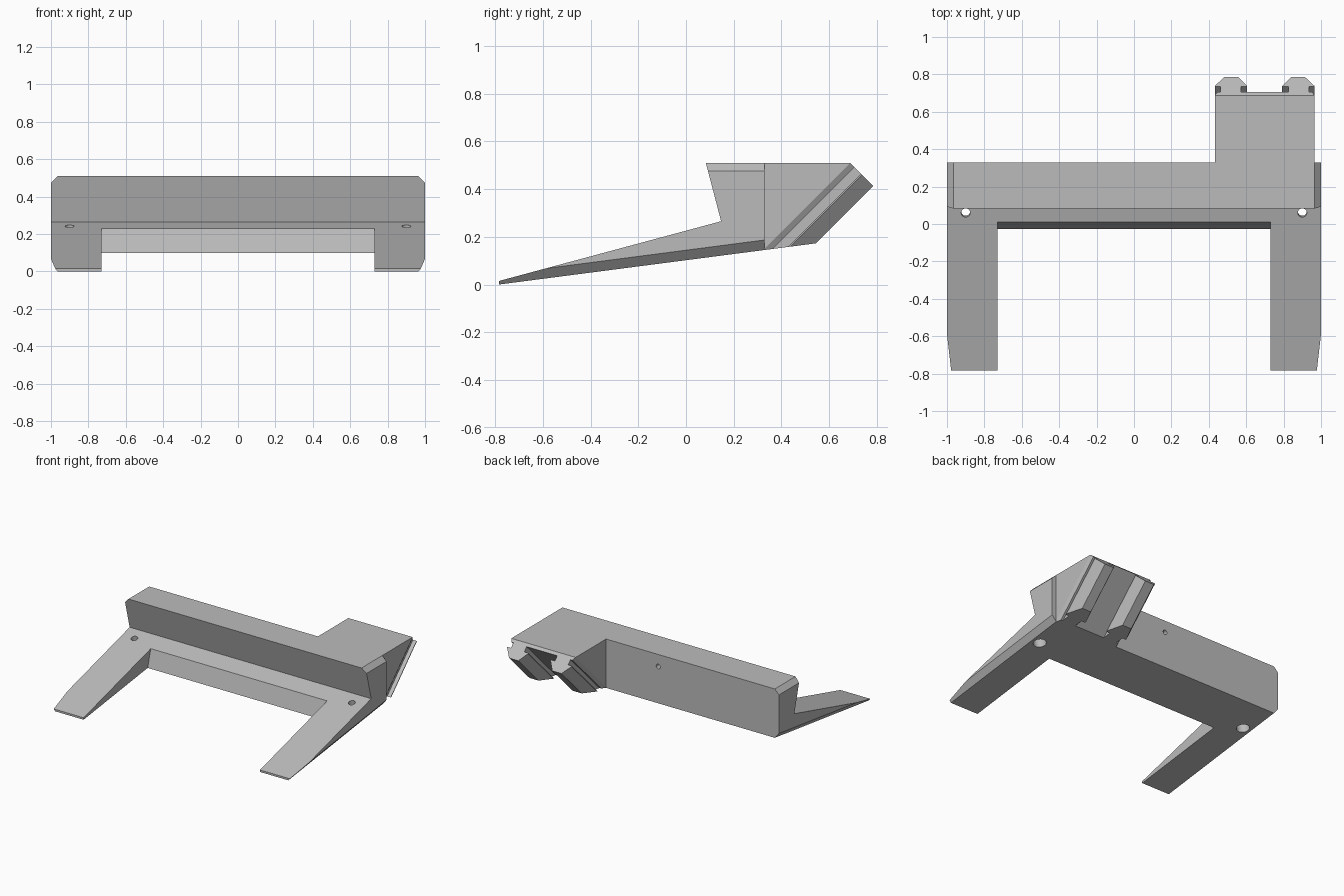
import bpy, bmesh, math
from mathutils import Vector

SLOPE = 0.13                          # rise of the underside towards the back
TIP = -0.783                          # front tip of the legs
UNDER_POINT = Vector((0, TIP, 0))
UNDER_NORMAL = Vector((0, SLOPE, -1))

cube = bpy.data.objects.get("Cube")
if cube:
    bpy.data.objects.remove(cube)

grey = bpy.data.materials.new("plain_grey")
colour = (0.5, 0.5, 0.5, 1)
grey.diffuse_color = colour
grey.use_nodes = True
grey.node_tree.nodes["Principled BSDF"].inputs["Base Color"].default_value = colour


def prism(points, sweep):
    """Closed prism from a flat outline swept along a vector."""
    bm = bmesh.new()
    face = bm.faces.new([bm.verts.new(p) for p in points])
    ext = bmesh.ops.extrude_face_region(bm, geom=[face])
    verts = [g for g in ext["geom"] if isinstance(g, bmesh.types.BMVert)]
    bmesh.ops.translate(bm, vec=sweep, verts=verts)
    bmesh.ops.recalc_face_normals(bm, faces=bm.faces)
    return bm


def slice_off(bm, point, normal):
    """Remove everything on the normal side of a plane and cap the cut."""
    bmesh.ops.bisect_plane(bm, geom=bm.verts[:] + bm.edges[:] + bm.faces[:],
                           plane_co=point, plane_no=Vector(normal).normalized(),
                           clear_outer=True, dist=1e-5)
    rim = [e for e in bm.edges if e.is_boundary]
    bmesh.ops.holes_fill(bm, edges=rim, sides=0)
    bmesh.ops.recalc_face_normals(bm, faces=bm.faces)


def finish(bm, name):
    mesh = bpy.data.meshes.new(name)
    bm.to_mesh(mesh)
    bm.free()
    mesh.materials.append(grey)
    obj = bpy.data.objects.new(name, mesh)
    bpy.context.collection.objects.link(obj)
    return obj


def cut(target, cutter):
    mod = target.modifiers.new(cutter.name, "BOOLEAN")
    mod.operation = "DIFFERENCE"
    mod.solver = "EXACT"
    mod.object = cutter
    cutter.hide_render = True
    cutter.hide_set(True)


def drill(name, centre, axis, radius, depth):
    """Cylindrical cutter centred on a point."""
    bm = bmesh.new()
    bmesh.ops.create_cone(bm, cap_ends=True, segments=32, radius1=radius,
                          radius2=radius, depth=depth)
    turn = Vector((0, 0, 1)).rotation_difference(Vector(axis))
    bmesh.ops.rotate(bm, verts=bm.verts, matrix=turn.to_matrix())
    bmesh.ops.translate(bm, vec=centre, verts=bm.verts)
    return finish(bm, name)


# Main frame: side profile swept across the width, long edges bevelled
side = [(TIP, 0), (TIP, 0.015), (0.147, 0.265), (0.083, 0.51), (0.328, 0.51),
        (0.328, SLOPE * (0.328 - TIP))]
bm = prism([(-1, y, z) for y, z in side], (2, 0, 0))
for s in (-1, 1):
    slice_off(bm, (s * 0.965, 0, 0.51), (s, 0, 1))
    slice_off(bm, (s * 0.965, TIP, 0), (s * 0.042, 0.035 * SLOPE, -0.035))
frame = finish(bm, "frame")

# Opening between the two legs, with a leaning back wall
opening = [(-1.2, -0.2), (-0.11, -0.2), (0.06, 0.4), (-1.2, 0.4)]
cut(frame, finish(prism([(-0.73, y, z) for y, z in opening], (1.46, 0, 0)),
                  "leg_opening_cutter"))

# Screw holes through the legs, counterbored from below
axis = Vector((0, -SLOPE, 1)).normalized()
for s, label in ((-1, "right"), (1, "left")):
    base = Vector((s * 0.9, 0.077, SLOPE * (0.077 - TIP)))
    cut(frame, drill(label + "_screw_hole_cutter", base + axis * 0.1, axis, 0.024, 0.5))
    cut(frame, drill(label + "_counterbore_cutter", base, axis, 0.045, 0.14))

# Small blind hole in the back wall
cut(frame, drill("back_hole_cutter", (0, 0.328, 0.42), (0, 1, 0), 0.017, 0.2))

# Slanted bracket with two rails: one cross-section swept down at 45 degrees
half = [(0.432, -0.5), (0.432, 0), (0.446, 0.018), (0.462, 0.018),
        (0.462, 0.046), (0.432, 0.046), (0.432, 0.05), (0.482, 0.097),
        (0.558, 0.097), (0.605, 0.05), (0.605, 0.046), (0.572, 0.046),
        (0.572, 0.018)]
section = half + [(1.397 - x, k) for x, k in reversed(half)]
bm = prism([(x, 0.688 + k, 0.51 - k) for x, k in section], (0, -0.9, -0.9))
slice_off(bm, (0, 0, 0.51), (0, 0, 1))
slice_off(bm, (0, 0.328, 0), (0, -1, 0))
slice_off(bm, UNDER_POINT, UNDER_NORMAL)
finish(bm, "rail_bracket")
